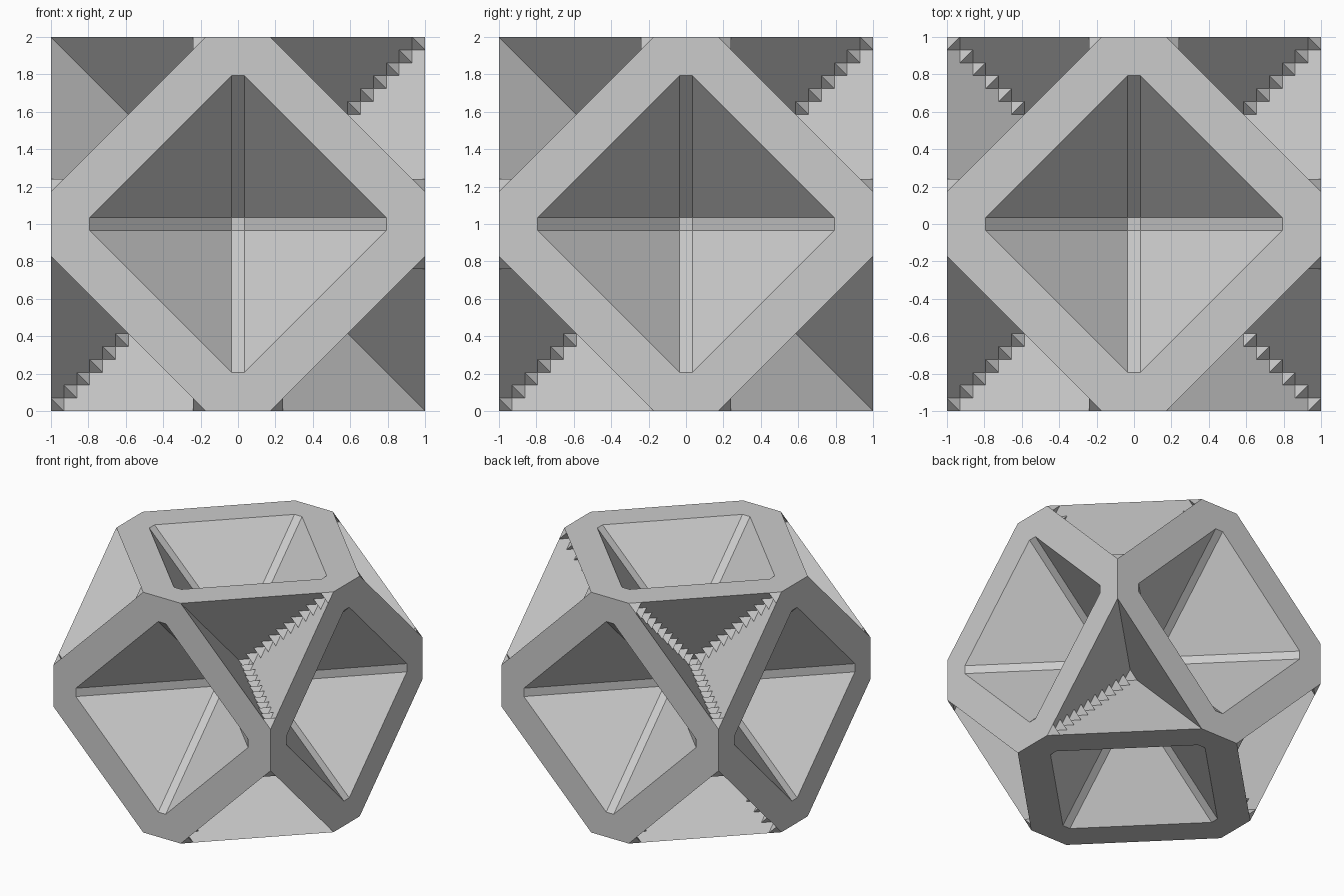
import bpy, bmesh
from itertools import product
from mathutils import Vector

cube = bpy.data.objects.get("Cube")
if cube:
    bpy.data.objects.remove(cube, do_unlink=True)

CELLS = 29
H = 2 / CELLS            # size of one step
R = CELLS / 2            # half side, in steps
T = 2.5                  # half thickness of the crossing walls, in steps
B = 0.5                  # half width of the valley bars, in steps
C = R - T - B            # reach of the square openings, in steps

grey = bpy.data.materials.new("light_grey")
grey.use_nodes = True
grey.diffuse_color = (0.6, 0.6, 0.6, 1)
grey.node_tree.nodes["Principled BSDF"].inputs["Base Color"].default_value = (0.6, 0.6, 0.6, 1)


def add_face(bm, points, outward):
    """Add a flat face whose normal agrees with the outward direction."""
    face = bm.faces.new([bm.verts.new(p) for p in points])
    face.normal_update()
    if face.normal.dot(outward) < 0:
        face.normal_flip()


def finish(bm, name):
    bmesh.ops.remove_doubles(bm, verts=bm.verts, dist=0.001)
    for v in bm.verts:
        v.co = v.co * H + Vector((0, 0, 1))
    mesh = bpy.data.meshes.new(name)
    bm.to_mesh(mesh)
    bm.free()
    mesh.materials.append(grey)
    obj = bpy.data.objects.new(name, mesh)
    bpy.context.collection.objects.link(obj)


def on_axis(axis, along, u, v):
    """Point with one coordinate along the axis and two across it."""
    p = Vector((0, 0, 0))
    p[axis], p[(axis + 1) % 3], p[(axis + 2) % 3] = along, u, v
    return p


def octagon(far, near):
    return [(far, -near), (far, near), (near, far), (-near, far),
            (-far, near), (-far, -near), (-near, -far), (near, -far)]


# Six square frames, each with a four-sided pit ending in a small flat floor
frames, pits = bmesh.new(), bmesh.new()
for axis, s in product(range(3), (-1, 1)):
    out = on_axis(axis, s, 0, 0)
    outer = [on_axis(axis, s * R, *p) for p in octagon(R, T)]
    inner = [on_axis(axis, s * R, *p) for p in octagon(C, B)]
    floor = [on_axis(axis, s * (T + 2 * B), *p)
             for p in ((B, -B), (B, B), (-B, B), (-B, -B))]
    for i in range(8):
        j = (i + 1) % 8
        add_face(frames, [outer[i], outer[j], inner[j], inner[i]], out)
    for i in range(4):
        j = (i + 1) % 4
        bar_a, bar_b, next_a = inner[2 * i], inner[2 * i + 1], inner[2 * j]
        add_face(pits, [bar_a, bar_b, floor[j], floor[i]], out)
        add_face(pits, [bar_b, next_a, floor[j]], out)
    add_face(pits, floor, out)
finish(frames, "square_frames")
finish(pits, "square_pits")


def is_stepped(axis, sx, sy, sz):
    """Which valleys of the corner hollows carry steps."""
    return ((sx < 0 or sy * sz > 0),
            (sy > 0 or sx * sz > 0),
            (sz > 0 or sx * sy < 0))[axis]


# Eight three-sided corner hollows, with stepped teeth along some valleys
hollows, steps = bmesh.new(), bmesh.new()
for signs in product((-1, 1), repeat=3):
    corner = Vector(signs)
    apex = corner * T
    tips = [Vector([s * (T if k == axis else R) for k, s in enumerate(signs)])
            for axis in range(3)]
    for axis in range(3):
        add_face(hollows, [apex, tips[axis], tips[(axis + 1) % 3]], corner)
        if not is_stepped(axis, *signs):
            continue
        out = on_axis(axis, signs[axis], 0, 0)
        for n in range(int(R - T)):
            a = T + n
            low, high, left, right = [
                Vector([c * s for c, s in zip(on_axis(axis, *p), signs)])
                for p in ((T, a, a), (T, a + 1, a + 1),
                          (T + 1, a + 1, a), (T + 1, a, a + 1))]
            add_face(steps, [low, left, right], out)
            add_face(steps, [high, left, right], out)
finish(hollows, "corner_hollows")
finish(steps, "stepped_seams")
